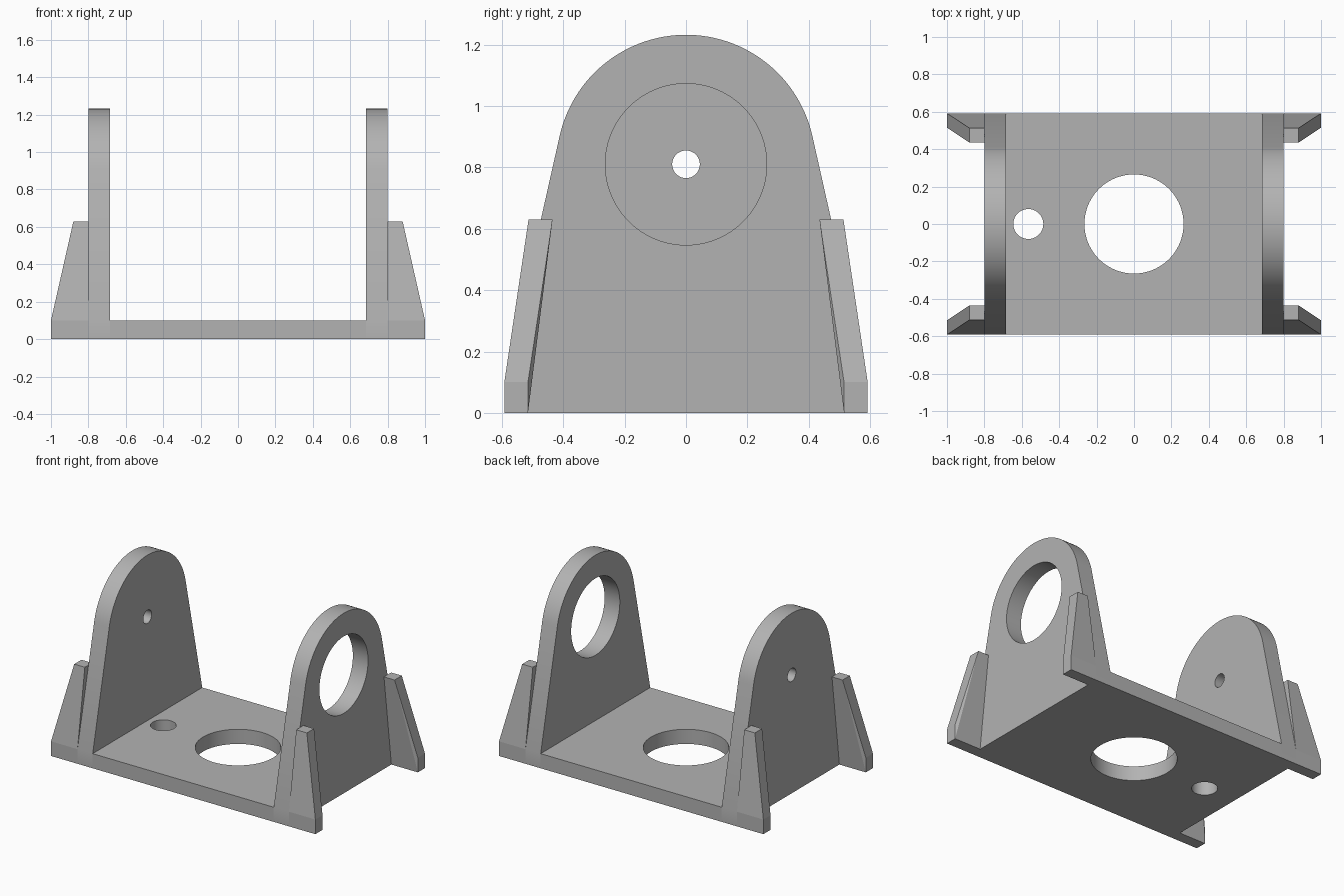
import bpy
import bmesh
from math import sin, cos, radians, pi
from mathutils import Matrix, Vector

if "Cube" in bpy.data.objects:
    bpy.data.objects.remove(bpy.data.objects["Cube"])

INNER, OUTER = 0.685, 0.8        # side plate faces in x
DEPTH, FLOOR = 0.592, 0.1        # half depth, base thickness
PIVOT, ROUND = 0.81, 0.422       # plate arc centre height and radius

grey = bpy.data.materials.new("plain grey")
grey.use_nodes = True
grey.diffuse_color = (0.45, 0.45, 0.45, 1)
grey.node_tree.nodes["Principled BSDF"].inputs["Base Color"].default_value = grey.diffuse_color


def add_object(name, bm):
    bmesh.ops.recalc_face_normals(bm, faces=bm.faces)
    mesh = bpy.data.meshes.new(name)
    bm.to_mesh(mesh)
    bm.free()
    mesh.materials.append(grey)
    ob = bpy.data.objects.new(name, mesh)
    bpy.context.collection.objects.link(ob)
    return ob


def activate(ob):
    bpy.ops.object.select_all(action='DESELECT')
    ob.select_set(True)
    bpy.context.view_layer.objects.active = ob


def prism(name, outline, offset):
    """Extrude a closed outline along an offset vector."""
    bm = bmesh.new()
    face = bm.faces.new([bm.verts.new(p) for p in outline])
    grown = bmesh.ops.extrude_face_region(bm, geom=[face], use_keep_orig=True)
    moved = [v for v in grown["geom"] if isinstance(v, bmesh.types.BMVert)]
    bmesh.ops.translate(bm, verts=moved, vec=offset)
    return add_object(name, bm)


def drill(ob, centre, radius, axis):
    """Cut a round hole through the part along an axis."""
    bm = bmesh.new()
    turn = Vector((0, 0, 1)).rotation_difference(Vector(axis)).to_matrix().to_4x4()
    bmesh.ops.create_cone(bm, cap_ends=True, segments=96, radius1=radius, radius2=radius,
                          depth=0.4, matrix=Matrix.Translation(centre) @ turn)
    cutter = add_object("hole_cutter", bm)
    cutter.hide_render = True
    mod = ob.modifiers.new("hole", 'BOOLEAN')
    mod.operation, mod.solver, mod.object = 'DIFFERENCE', 'EXACT', cutter
    activate(ob)
    bpy.ops.object.modifier_apply(modifier=mod.name)
    bpy.data.objects.remove(cutter)


def finish(ob):
    activate(ob)
    bpy.ops.object.shade_smooth_by_angle(angle=radians(25))


# Base slab with a large centre hole and a small side hole
base = prism("base", [(x, y, 0) for x, y in ((-INNER, -DEPTH), (INNER, -DEPTH),
                                             (INNER, DEPTH), (-INNER, DEPTH))], (0, 0, FLOOR))
drill(base, (0, 0, FLOOR / 2), 0.265, (0, 0, 1))
drill(base, (-0.565, 0, FLOOR / 2), 0.08, (0, 0, 1))
finish(base)

# Tapered, round-topped side plates, each with its own bore
start = radians(12.5)
steps = 64
arc = []
for i in range(steps + 1):
    a = start + (pi - 2 * start) * i / steps
    arc.append((ROUND * cos(a), PIVOT + ROUND * sin(a)))
profile = [(-DEPTH, FLOOR), (-DEPTH, 0), (DEPTH, 0), (DEPTH, FLOOR)] + arc

for name, x, bore in (("left_plate", INNER, 0.263), ("right_plate", -OUTER, 0.045)):
    plate = prism(name, [(x, y, z) for y, z in profile], (OUTER - INNER, 0, 0))
    drill(plate, (x + (OUTER - INNER) / 2, 0, PIVOT), bore, (1, 0, 0))
    finish(plate)

# Leaning corner ribs: a wide foot that tapers up against the plate
FOOT_IN, TIP_IN, TIP_OUT, TIP_X, TIP_Z = 0.515, 0.435, 0.513, 0.88, 0.63
rib = [(x, y, 0) for x in (OUTER, 1) for y in (FOOT_IN, DEPTH)]
rib += [(1, FOOT_IN, FLOOR), (1, DEPTH, FLOOR), (OUTER, DEPTH, FLOOR)]
rib += [(x, y, TIP_Z) for x in (OUTER, TIP_X) for y in (TIP_IN, TIP_OUT)]

for side, sx in (("left", 1), ("right", -1)):
    for end, sy in (("front", -1), ("back", 1)):
        bm = bmesh.new()
        points = [bm.verts.new((x * sx, y * sy, z)) for x, y, z in rib]
        bmesh.ops.convex_hull(bm, input=points)
        bmesh.ops.dissolve_limit(bm, angle_limit=radians(0.5), verts=bm.verts, edges=bm.edges)
        add_object(f"{end}_{side}_rib", bm)
